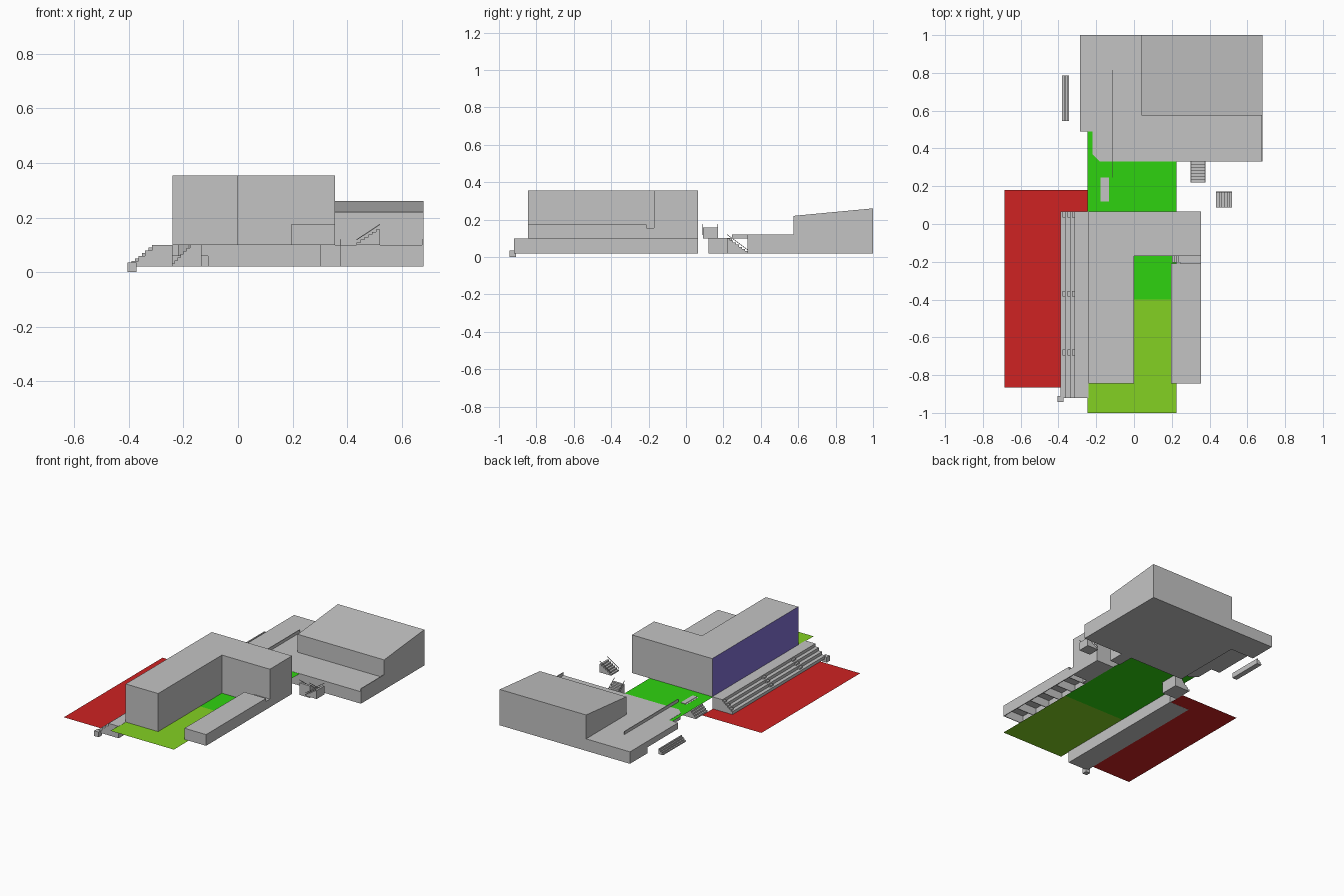
import bpy, bmesh
from mathutils import Vector

if "Cube" in bpy.data.objects:
    bpy.data.objects.remove(bpy.data.objects["Cube"])


def material(name, rgb):
    m = bpy.data.materials.new(name)
    m.diffuse_color = (*rgb, 1)
    m.use_nodes = True
    m.node_tree.nodes["Principled BSDF"].inputs["Base Color"].default_value = m.diffuse_color
    return m


GREY = material("concrete grey", (0.55, 0.55, 0.55))
RED = material("court red", (0.62, 0.016, 0.016))
GREEN = material("bright green", (0.028, 0.65, 0.005))
LIME = material("lime green", (0.23, 0.64, 0.016))
PURPLE = material("purple wall", (0.22, 0.16, 0.64))


def prism(name, outline, lo, hi, axis="z", mat=GREY):
    """Extrude a closed 2D outline along an axis (x: yz outline, y: xz, z: xy)."""
    place = {"x": lambda a, b, c: (c, a, b),
             "y": lambda a, b, c: (a, c, b),
             "z": lambda a, b, c: (a, b, c)}[axis]
    bm = bmesh.new()
    base = bm.faces.new([bm.verts.new(place(a, b, lo)) for a, b in outline])
    if hi > lo:
        ext = bmesh.ops.extrude_face_region(bm, geom=[base])
        move = Vector(place(0, 0, hi - lo))
        for v in ext["geom"]:
            if isinstance(v, bmesh.types.BMVert):
                v.co += move
        bmesh.ops.recalc_face_normals(bm, faces=bm.faces)
    me = bpy.data.meshes.new(name)
    bm.to_mesh(me)
    bm.free()
    me.materials.append(mat)
    ob = bpy.data.objects.new(name, me)
    bpy.context.collection.objects.link(ob)
    return ob


def box(name, x0, x1, y0, y1, z0, z1, mat=GREY):
    return prism(name, [(x0, y0), (x1, y0), (x1, y1), (x0, y1)], z0, z1, "z", mat)


def steps(start, end, z0, z1, n, base):
    """Stepped profile that rises from start to end."""
    pts = [(start, base)]
    for i in range(n):
        z = z0 + (z1 - z0) * (i + 1) / n
        pts += [(start + (end - start) * i / n, z),
                (start + (end - start) * (i + 1) / n, z)]
    return pts + [(end, base)]


# Ground sheets
box("red_court", -0.685, -0.245, -0.865, 0.18, 0.0205, 0.0205, RED)
box("rear_lawn", -0.245, 0.225, -0.40, 0.49, 0.099, 0.099, GREEN)
box("front_lawn", -0.245, 0.225, -1.0, -0.40, 0.099, 0.099, LIME)

# L-shaped main block with a purple west wall
block = prism("main_block", [(-0.24, -0.845), (0, -0.845), (0, -0.17), (0.355, -0.17),
                             (0.355, 0.065), (-0.24, 0.065)], 0.10, 0.355)
block.data.materials.append(PURPLE)
for f in block.data.polygons:
    if f.normal.x < -0.9:
        f.material_index = 1

# Low wing: roof slab on thin walls and ribs, with landing and steps at its back
box("wing_roof", 0.195, 0.355, -0.845, -0.21, 0.155, 0.175)
box("wing_landing", 0.245, 0.355, -0.21, -0.17, 0.14, 0.155)
for i, x in enumerate((0.195, 0.35)):
    box(f"wing_side_wall_{i}", x, x + 0.005, -0.845, -0.21 if i == 0 else -0.17, 0.10, 0.155)
for i in range(6):
    y = -0.845 + i * 0.126
    box(f"wing_rib_{i}", 0.20, 0.35, y, y + 0.005, 0.10, 0.155)
prism("wing_steps", steps(0.20, 0.245, 0.10, 0.155, 4, 0.10), -0.205, -0.17, "y")

# Grandstand: four tiers, top walkway, aisle half-steps
tiers = steps(-0.39, -0.29, 0.02, 0.10, 4, 0.02)[:-1] + [(-0.24, 0.10), (-0.24, 0.02)]
prism("grandstand", tiers, -0.92, 0.065, "y")
for a, y in enumerate((-0.695, -0.385, 0.035)):
    for t in range(1, 4):
        x = -0.39 + 0.025 * t
        z = 0.02 + 0.02 * t
        box(f"aisle_step_{a}_{t}", x - 0.0125, x, y, y + 0.03, z, z + 0.01)
box("grandstand_end_block", -0.405, -0.372, -0.943, -0.91, 0.0, 0.035)

# Rear building: podium, overhanging slab, hall with sloping roof
prism("podium", [(-0.11, 0.33), (0.68, 0.33), (0.68, 1), (-0.285, 1),
                 (-0.285, 0.815), (-0.11, 0.815)], 0.02, 0.10)
prism("overhang_slab", [(-0.285, 0.49), (-0.22, 0.49), (-0.22, 0.37), (-0.18, 0.33),
                        (-0.11, 0.33), (-0.11, 0.815), (-0.285, 0.815)], 0.06, 0.10)
prism("hall", [(0.575, 0.10), (1.0, 0.10), (1.0, 0.26), (0.575, 0.22)], 0.04, 0.68, "x")
box("terrace_parapet", -0.115, -0.11, 0.245, 0.815, 0.10, 0.12)
box("terrace_edge", 0.675, 0.68, 0.33, 0.575, 0.10, 0.12)

# Outdoor stairs
prism("sunken_stair", steps(0.33, 0.22, 0.02, 0.10, 7, 0.02), 0.30, 0.378, "x")
prism("west_stair", steps(-0.245, -0.165, 0.02, 0.10, 7, 0.02), 0.12, 0.245, "y")
box("west_stair_head", -0.165, -0.133, 0.12, 0.245, 0.02, 0.102)
prism("long_stair", steps(-0.38, -0.345, 0.02, 0.055, 4, 0.02), 0.545, 0.785, "y")
prism("upper_stair", steps(0.435, 0.52, 0.10, 0.157, 6, 0.10), 0.09, 0.17, "y")

# Thin sloping handrails
for i, y in enumerate((0.088, 0.168)):
    prism(f"upper_handrail_{i}", [(0.435, 0.117), (0.52, 0.173), (0.52, 0.177), (0.435, 0.121)],
          y, y + 0.003, "y")
for i, x in enumerate((0.30, 0.375)):
    prism(f"sunken_handrail_{i}", [(0.33, 0.036), (0.22, 0.118), (0.22, 0.122), (0.33, 0.04)],
          x, x + 0.003, "x")
